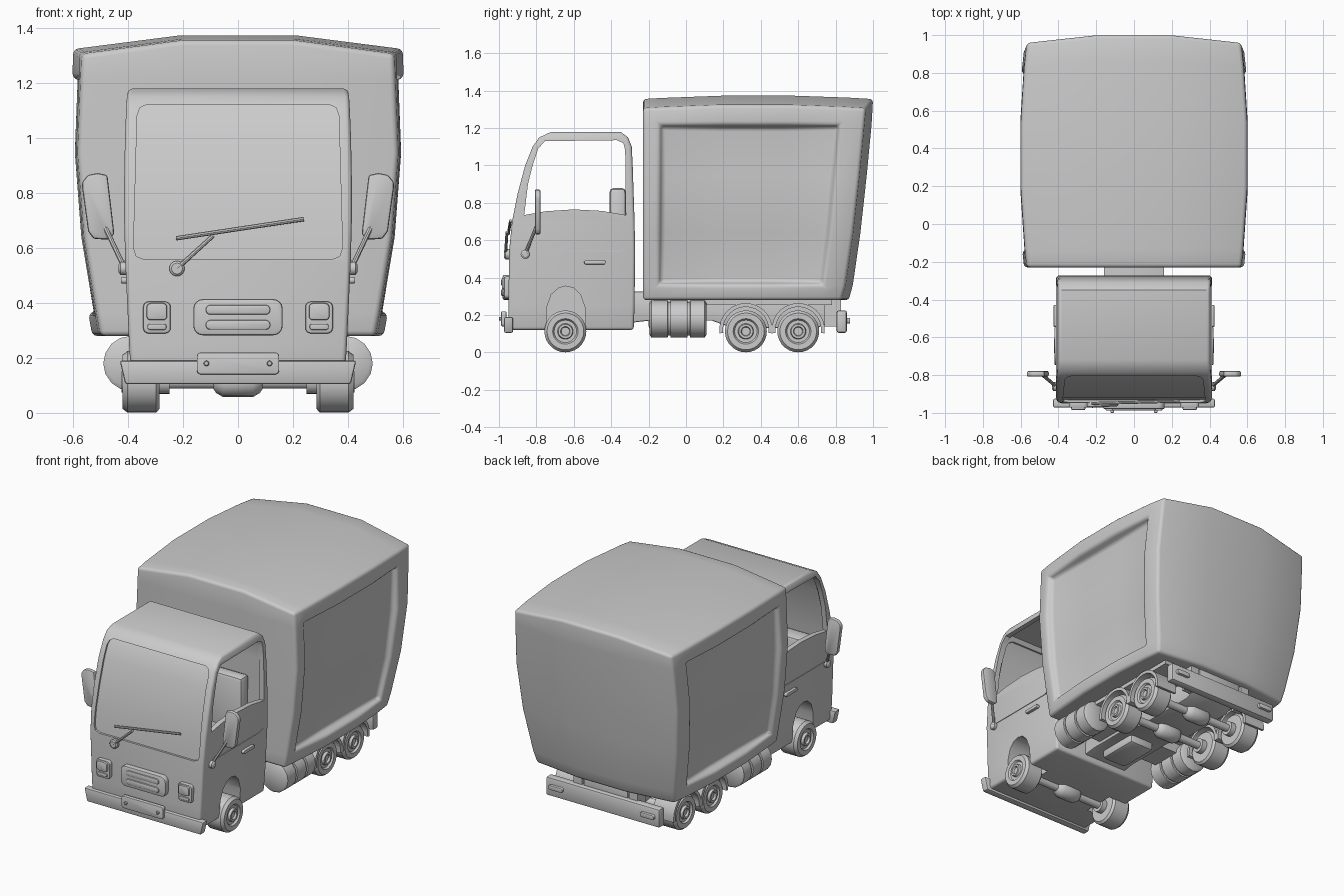
import bpy, bmesh, math
from mathutils import Vector

if "Cube" in bpy.data.objects:
    bpy.data.objects.remove(bpy.data.objects["Cube"])

cutters = []

def make(name, bm, bevel=0.0, segs=2, angle=40):
    bmesh.ops.recalc_face_normals(bm, faces=bm.faces[:])
    me = bpy.data.meshes.new(name)
    bm.to_mesh(me)
    bm.free()
    ob = bpy.data.objects.new(name, me)
    bpy.context.collection.objects.link(ob)
    if bevel:
        m = ob.modifiers.new("bevel", 'BEVEL')
        m.width, m.segments = bevel, segs
        m.limit_method, m.angle_limit = 'ANGLE', math.radians(angle)
    return ob

def loft(name, rings, bevel=0.0, segs=2, closed=False):
    bm = bmesh.new()
    vs = [[bm.verts.new(p) for p in r] for r in rings]
    n = len(vs[0])
    pairs = list(zip(vs, vs[1:])) + ([(vs[-1], vs[0])] if closed else [])
    for a, b in pairs:
        for i in range(n):
            bm.faces.new((a[i], a[(i + 1) % n], b[(i + 1) % n], b[i]))
    if not closed:
        bm.faces.new(vs[0])
        bm.faces.new(vs[-1])
    return make(name, bm, bevel, segs)

def extrude(name, pts, axis, lo, hi, bevel=0.0, segs=2):
    f = (lambda a, b, t: (t, a, b)) if axis == 'x' else (lambda a, b, t: (a, t, b))
    return loft(name, [[f(a, b, t) for a, b in pts] for t in (lo, hi)], bevel, segs)

def box(name, lo, hi, bevel=0.0):
    pts = [(lo[1], lo[2]), (hi[1], lo[2]), (hi[1], hi[2]), (lo[1], hi[2])]
    return extrude(name, pts, 'x', lo[0], hi[0], bevel)

def lathe(name, prof, axis, loc, n=24):
    rings = []
    for t, r in prof:
        ring = []
        for i in range(n):
            c, s = r * math.cos(math.tau * i / n), r * math.sin(math.tau * i / n)
            ring.append(Vector(loc) + Vector((t, c, s) if axis == 'x' else (c, t, s)))
        rings.append(ring)
    return loft(name, rings)

def rod(name, a, b, r, n=8):
    a, b = Vector(a), Vector(b)
    q = (b - a).to_track_quat('Z', 'Y')
    ring = [q @ Vector((r * math.cos(math.tau * i / n), r * math.sin(math.tau * i / n), 0)) for i in range(n)]
    return loft(name, [[p + v for v in ring] for p in (a, b)])

def rrect(cx, cz, w, h, r, n=4):
    pts = []
    for k, (sx, sz) in enumerate([(1, 1), (-1, 1), (-1, -1), (1, -1)]):
        for i in range(n + 1):
            a = math.pi / 2 * (k + i / n)
            pts.append((cx + sx * (w / 2 - r) + r * math.cos(a), cz + sz * (h / 2 - r) + r * math.sin(a)))
    return pts

def lerp_table(table, z):
    for a, b in zip(table, table[1:]):
        if z <= b[0]:
            t = max(0, (z - a[0]) / (b[0] - a[0]))
            return [p + (q - p) * t for p, q in zip(a, b)]
    return list(table[-1])

def cut(ob, cutter):
    m = ob.modifiers.new("cut", 'BOOLEAN')
    m.operation, m.solver, m.object = 'DIFFERENCE', 'EXACT', cutter
    cutter.hide_render = True
    cutters.append(cutter)

# Cargo box: bulging lattice with recessed side panels
WIDTH = [(.28, .498), (.6, .555), (.95, .582), (1.31, .567)]
U = (-1, -.35, .35, 1)
V = (-1, -.85, -.3, .3, .78, 1)
W = (-1, -.84, -.3, .3, .83, 1)

def box_point(u, v, w):
    t = (w + 1) / 2
    z = .28 + 1.025 * t
    x = u * (lerp_table(WIDTH, z)[1] + .035 * (1 - v * v))
    back = .83 + .13 * t ** .7 + .04 * min(1, 1.15 * (1 - u * u))
    y = -.23 + (back + .23) * (v + 1) / 2
    if w == 1:
        z += .05 * (1 - max(0, abs(u) - .35) / .65) + .02 * (1 - v * v)
    return x, y, z

bm = bmesh.new()
dims, vd, panels = (U, V, W), {}, []
for ax in range(3):
    b, c = [k for k in range(3) if k != ax]
    for side in (0, len(dims[ax]) - 1):
        for i in range(len(dims[b]) - 1):
            for j in range(len(dims[c]) - 1):
                quad = []
                for di, dj in ((0, 0), (1, 0), (1, 1), (0, 1)):
                    key = [0, 0, 0]
                    key[ax], key[b], key[c] = side, i + di, j + dj
                    key = tuple(key)
                    if key not in vd:
                        vd[key] = bm.verts.new(box_point(*(dims[k][key[k]] for k in range(3))))
                    quad.append(vd[key])
                f = bm.faces.new(quad)
                if ax == 0 and 0 < i < 4 and 0 < j < 4:
                    panels.append(f)
bmesh.ops.recalc_face_normals(bm, faces=bm.faces[:])
bmesh.ops.inset_region(bm, faces=panels, thickness=.018, depth=0)
for v in {v for f in panels for v in f.verts}:
    v.co.x = math.copysign(lerp_table(WIDTH, v.co.z)[1] - .025, v.co.x)
make("cargo_box", bm, .022, 3, 35)

# Cab shell: (z, front y, back y, half width)
CAB = [(.12, -.95, -.28, .388), (.25, -.95, -.275, .396), (.55, -.945, -.272, .41),
       (.70, -.93, -.275, .414), (.85, -.90, -.28, .414), (1.0, -.86, -.285, .411),
       (1.10, -.82, -.29, .407), (1.15, -.785, -.31, .404), (1.18, -.72, -.35, .398)]

def ring(z, d=0.0):
    _, f, b, h = lerp_table(CAB, z)
    f, b, h = f + d, b - d, h - d
    return [(-h, f, z), (h, f, z), (h, b, z), (-h, b, z)]

cab = loft("cab", [ring(r[0]) for r in CAB], .016, 3)
cut(cab, loft("cab_hollow", [ring(z, .033) for z in (.41, .55, .7, .85, 1.0, 1.1, 1.147)]))
cut(cab, extrude("side_window_cut", [(-.865, .735), (-.845, .9), (-.82, 1.0), (-.79, 1.09), (-.755, 1.13),
    (-.37, 1.135), (-.335, 1.12), (-.325, 1.08), (-.322, .735), (-.45, .757), (-.6, .765), (-.75, .755)],
    'x', -.7, .7))
cut(cab, extrude("windscreen_cut", [(-.38, .6), (-.37, .57), (-.34, .558), (.34, .558), (.37, .57), (.38, .6),
    (.367, 1.08), (.357, 1.11), (.33, 1.122), (-.33, 1.122), (-.357, 1.11), (-.367, 1.08)], 'y', -1.2, -.76))
ARCH = [(-.75, .05), (-.745, .24), (-.72, .31), (-.68, .345), (-.645, .355), (-.6, .345), (-.565, .31),
        (-.54, .24), (-.535, .05)]
for s in (-1, 1):
    cut(cab, extrude("arch_cut", ARCH, 'x', *sorted((s * .25, s * .6))))

# Windscreen following the cab front
glass = []
for z in (.53, .7, .85, 1.0, 1.1, 1.135):
    y = lerp_table(CAB, z)[1]
    glass.append([(-.385, y + .012, z), (.385, y + .012, z), (.385, y + .022, z), (-.385, y + .022, z)])
loft("windscreen", glass)

# Seats and dashboard
for s in (-1, 1):
    box("seat_back", (s * .18 - .13, -.41, .4), (s * .18 + .13, -.32, .88), .025)
    box("seat_cushion", (s * .18 - .13, -.62, .4), (s * .18 + .13, -.36, .55), .025)
box("dashboard", (-.38, -.915, .4), (.38, -.8, .66), .02)

# Bumper, grille and number plate
extrude("front_bumper", [(-.43, .19), (.43, .19), (.41, .105), (-.41, .105)], 'y', -.972, -.925, .008)
extrude("number_plate", rrect(0, .18, .3, .08, .015), 'y', -.988, -.96, .005)
extrude("grille", rrect(0, .348, .325, .132, .035), 'y', -.98, -.93, .008)
for z in (.32, .375):
    extrude("grille_bar", rrect(0, z, .235, .035, .017), 'y', -.988, -.96, .005)
# Wiper
lathe("wiper_pivot", [(-.972, .02), (-.965, .028), (-.93, .028)], 'y', (-.222, 0, .525), 16)
rod("wiper_arm", (-.222, -.965, .525), (-.09, -.957, .645), .008)
rod("wiper_blade", (-.225, -.95, .635), (.24, -.938, .705), .008)

# Wheels, axles and hubs
TYRE = [(-.135, .06), (-.135, .098), (-.122, .112), (-.018, .112), (0, .098), (0, .068),
        (-.012, .06), (-.012, .042), (.004, .038), (.004, .026), (-.008, .022)]
for y, r in ((-.645, 1.0), (.32, 1.0), (.6, 1.0)):
    for s in (-1, 1):
        lathe("wheel", [(s * t, q) for t, q in TYRE], 'x', (s * .42, y, .113), 28)
    half = [(.3, .045), (.25, .045), (.25, .025), (.09, .025), (.08, .04), (.055, .055)]
    lathe("axle", [(-t, q) for t, q in half] + [(t, q) for t, q in half[::-1]], 'x', (0, y, .113), 16)

for s in (-1, 1):
    # Headlights and plate bolts
    extrude("headlight_frame", rrect(s * .295, .347, .1, .116, .02), 'y', -.972, -.93, .006)
    extrude("headlight", rrect(s * .295, .368, .075, .062, .015), 'y', -.985, -.95, .006)
    extrude("indicator", rrect(s * .295, .313, .07, .022, .01), 'y', -.98, -.95, .004)
    lathe("plate_bolt", [(-1.0, .007), (-.997, .01), (-.98, .01)], 'y', (s * .115, 0, .18), 12)
    # Mirror and arm
    extrude("mirror", [(s * a, b) for a, b in ((.475, .865), (.51, .872), (.545, .866), (.567, .84), (.567, .82),
            (.545, .66), (.525, .633), (.47, .63), (.45, .65), (.452, .67))], 'y', -.808, -.778, .009)
    rod("mirror_arm", (s * .412, -.86, .525), (s * .495, -.79, .70), .009)
    lathe("mirror_mount", [(-.01, .024), (.015, .024), (.022, .014)] if s > 0 else
          [(.01, .024), (-.015, .024), (-.022, .014)], 'x', (s * .412, -.86, .525), 16)
    # Door handle and waist trim
    extrude("door_handle", rrect(-.487, .482, .115, .022, .01), 'x', *sorted((s * .4, s * .426)), .004)
    extrude("door_trim", [(-.84, .537), (-.37, .537), (-.33, .55), (-.33, .556), (-.37, .544), (-.84, .544)],
            'x', *sorted((s * .39, s * .4135)))
    # Fuel tank with grooves
    prof = [(-.195, .085), (-.185, .1)]
    for g in (-.09, .015):
        prof += [(g - .008, .1), (g - .006, .09), (g + .006, .09), (g + .008, .1)]
    lathe("fuel_tank", prof + [(.1, .1), (.11, .085)], 'y', (s * .39, 0, .18), 16)
    # Rear mudguards
    for y in (.32, .6):
        guard = []
        for i in range(15):
            a = math.radians(-8 + 196 * i / 14)
            guard.append([(s * x, y + r * math.cos(a), .122 + r * math.sin(a))
                          for x, r in ((.28, .122), (.43, .122), (.43, .142), (.28, .142))])
        loft("mudguard", guard)
    # Rear lamps
    extrude("rear_lamp", rrect(s * .33, .17, .1, .03, .012), 'y', .84, .878, .004)
    box("bumper_bracket", (s * .2 - .03, .74, .14), (s * .2 + .03, .83, .29))

# Rear bumper
box("rear_bumper", (-.41, .805, .105), (.41, .86, .225), .012)

# Chassis and underside
extrude("chassis", [(-.62, .13), (-.5, .135), (-.2, .17), (.14, .17), (.25, .13), (.7, .13), (.83, .19),
                    (.83, .3), (-.22, .325), (-.62, .325)], 'x', -.16, .16, .008)
box("tank_mount", (-.38, -.14, .19), (.38, .06, .29))
box("box_underframe", (-.4, -.17, .255), (.4, .78, .3))
box("step_support", (-.3, -.475, .13), (.3, -.42, .2))
box("gearbox", (-.09, -.2, .12), (.09, .08, .2), .02)

# Bake modifiers, drop cutters, smooth
dg = bpy.context.evaluated_depsgraph_get()
parts = [o for o in bpy.data.objects if o not in cutters]
baked = [(o, bpy.data.meshes.new_from_object(o.evaluated_get(dg))) for o in parts]
for o, me in baked:
    o.modifiers.clear()
    o.data = me
for c in cutters:
    bpy.data.objects.remove(c)
for o in parts:
    o.select_set(True)
bpy.context.view_layer.objects.active = parts[0]
bpy.ops.object.shade_smooth_by_angle(angle=math.radians(35))
